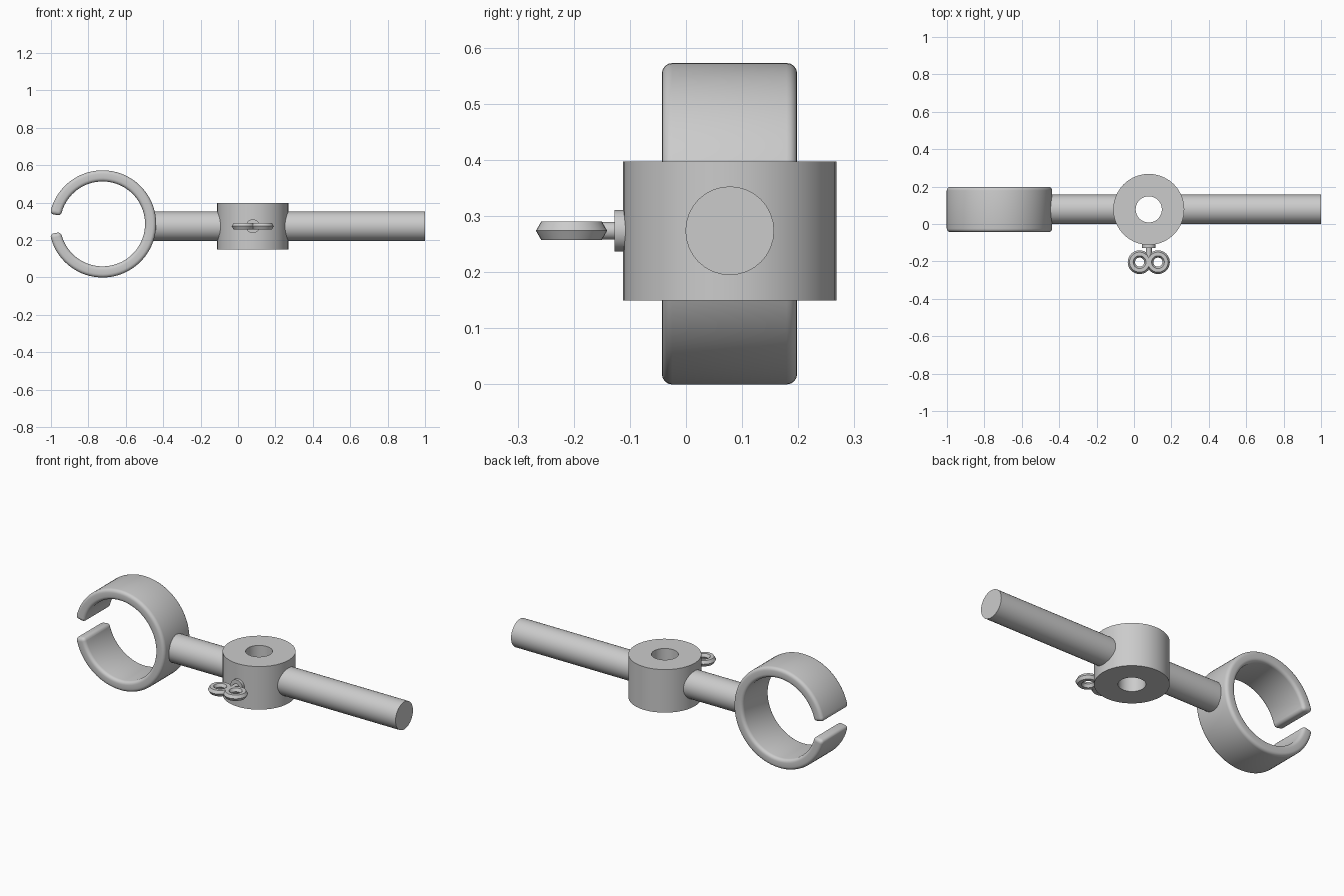
import bpy, bmesh, math
from mathutils import Matrix, Vector

cube = bpy.data.objects.get("Cube")
if cube:
    bpy.data.objects.remove(cube, do_unlink=True)

grey = bpy.data.materials.new("light grey")
grey.use_nodes = True
colour = (0.6, 0.6, 0.6, 1)
grey.diffuse_color = colour
grey.node_tree.nodes["Principled BSDF"].inputs["Base Color"].default_value = colour

AXIS_X, AXIS_Y = 0.079, 0.078   # hub axis
ROD_Z = 0.274                   # height of rods and thumb screw


def finish(name, bm, bevel=0):
    """Turn a bmesh into a smooth shaded object."""
    bmesh.ops.recalc_face_normals(bm, faces=bm.faces)
    mesh = bpy.data.meshes.new(name)
    bm.to_mesh(mesh)
    bm.free()
    mesh.materials.append(grey)
    obj = bpy.data.objects.new(name, mesh)
    bpy.context.collection.objects.link(obj)
    bpy.ops.object.select_all(action='DESELECT')
    obj.select_set(True)
    bpy.context.view_layer.objects.active = obj
    if bevel:
        mod = obj.modifiers.new("rounding", 'BEVEL')
        mod.width, mod.segments = bevel, 4
        mod.limit_method, mod.angle_limit = 'ANGLE', math.radians(40)
        bpy.ops.object.modifier_apply(modifier=mod.name)
    bpy.ops.object.shade_smooth_by_angle(angle=math.radians(35))
    return obj


def rod(name, start, end, radius, sides=32):
    """Capped cylinder between two points."""
    a, b = Vector(start), Vector(end)
    turn = (b - a).to_track_quat('Z', 'Y').to_matrix().to_4x4()
    bm = bmesh.new()
    bmesh.ops.create_cone(bm, cap_ends=True, segments=sides, radius1=radius,
                          radius2=radius, depth=(b - a).length,
                          matrix=Matrix.Translation((a + b) / 2) @ turn)
    finish(name, bm)


def lathe(name, profile, centre, steps):
    """Closed (radius, height) profile turned about a vertical axis."""
    bm = bmesh.new()
    rings = []
    for i in range(steps):
        t = math.tau * i / steps
        rings.append([bm.verts.new((centre[0] + r * math.cos(t),
                                    centre[1] + r * math.sin(t), z)) for r, z in profile])
    n = len(profile)
    for i in range(steps):
        p, q = rings[i], rings[(i + 1) % steps]
        for j in range(n):
            k = (j + 1) % n
            bm.faces.new((p[j], q[j], q[k], p[k]))
    finish(name, bm)


# Open clamp ring with rounded edges, gap facing -x
bm = bmesh.new()
steps, gap = 72, math.radians(11)
sections = []
for i in range(steps + 1):
    t = -math.pi + gap + (math.tau - 2 * gap) * i / steps
    sections.append([bm.verts.new((-0.724 + r * math.cos(t), y, 0.2865 + r * math.sin(t)))
                     for r, y in ((0.2865, -0.043), (0.2865, 0.198),
                                  (0.227, 0.198), (0.227, -0.043))])
for p, q in zip(sections, sections[1:]):
    for j in range(4):
        k = (j + 1) % 4
        bm.faces.new((p[j], q[j], q[k], p[k]))
bm.faces.new(sections[0])
bm.faces.new(sections[-1])
finish("clamp_ring", bm, bevel=0.024)

# Hub with a vertical through hole
lathe("hub", [(0.07, 0.15), (0.19, 0.15), (0.19, 0.397), (0.07, 0.397)],
      (AXIS_X, AXIS_Y), 40)

# Rods on both sides, ending inside the hub wall
rod("clamp_rod", (-0.475, AXIS_Y, ROD_Z), (AXIS_X - 0.13, AXIS_Y, ROD_Z), 0.079)
rod("handle_rod", (AXIS_X + 0.13, AXIS_Y, ROD_Z), (1, AXIS_Y, ROD_Z), 0.079)

# Thumb screw: collar, stem and two finger loops
rod("screw_collar", (AXIS_X, -0.127, ROD_Z), (AXIS_X, -0.1, ROD_Z), 0.037)
rod("screw_stem", (AXIS_X, -0.178, ROD_Z), (AXIS_X, -0.12, ROD_Z), 0.016, 16)
hexagon = [(0.044 + 0.0195 * math.cos(math.tau * i / 6),
            ROD_Z + 0.0195 * math.sin(math.tau * i / 6)) for i in range(6)]
for side, name in ((-1, "right_finger_loop"), (1, "left_finger_loop")):
    lathe(name, hexagon, (AXIS_X + side * 0.049, -0.204), 32)
